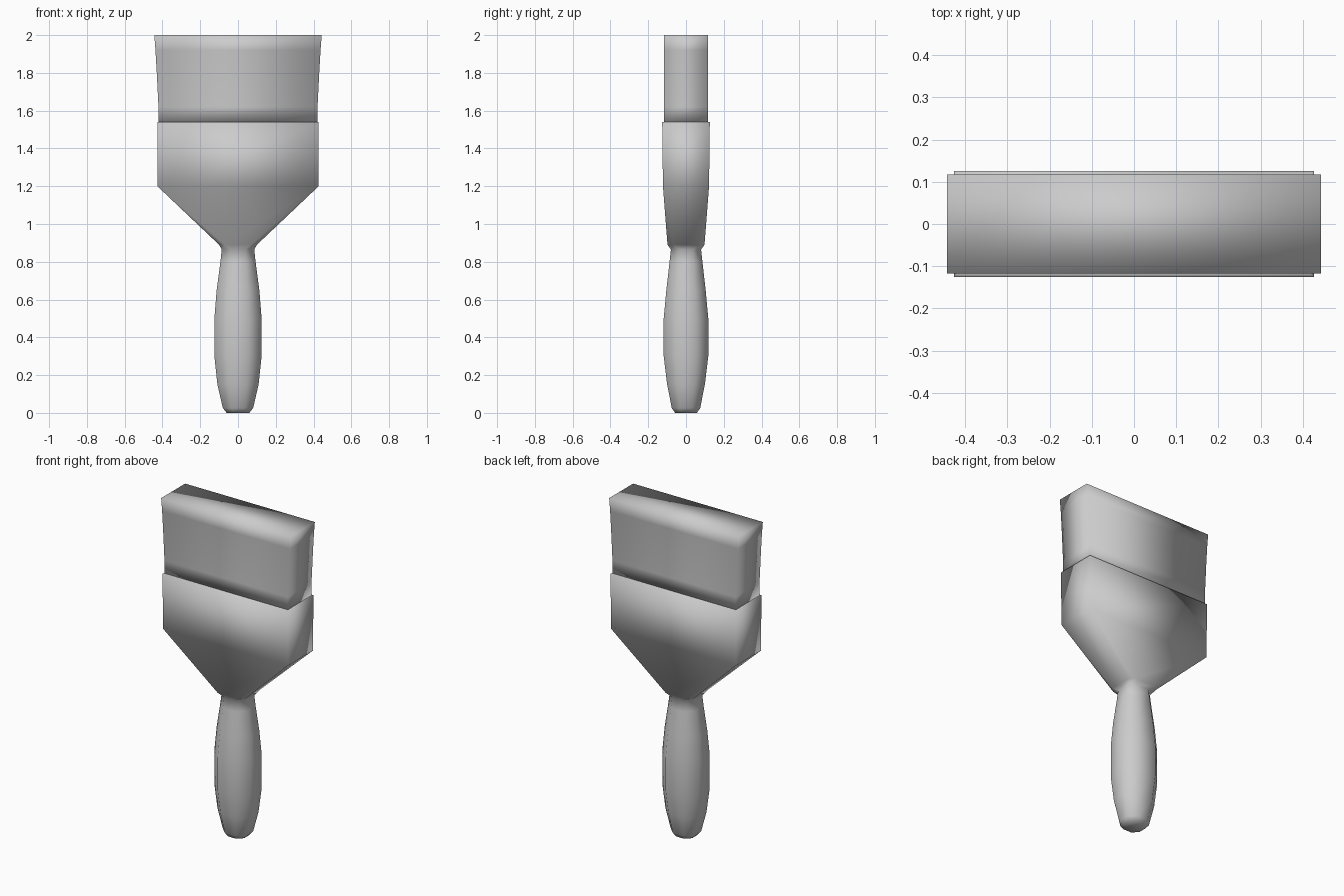
import bpy, bmesh

if "Cube" in bpy.data.objects:
    bpy.data.objects.remove(bpy.data.objects["Cube"])


def section(a, b, k):
    """Eight-point outline, half sizes a and b; k = flat share of each side (1 = rectangle)."""
    return [(a, -b * k), (a, b * k), (a * k, b), (-a * k, b),
            (-a, b * k), (-a, -b * k), (-a * k, -b), (a * k, -b)]


def loft(name, rings):
    """Skin a stack of (z, half width, half depth, flat share) sections and cap both ends."""
    bm = bmesh.new()
    loops = [[bm.verts.new((x, y, z)) for x, y in section(a, b, k)]
             for z, a, b, k in rings]
    for low, high in zip(loops, loops[1:]):
        for i in range(8):
            j = (i + 1) % 8
            bm.faces.new((low[i], low[j], high[j], high[i]))
    bm.faces.new(loops[0][::-1])
    bm.faces.new(loops[-1])
    bmesh.ops.remove_doubles(bm, verts=bm.verts, dist=0.0005)
    bmesh.ops.recalc_face_normals(bm, faces=bm.faces)
    for f in bm.faces:
        f.smooth = True
    mesh = bpy.data.meshes.new(name)
    bm.to_mesh(mesh)
    bm.free()
    obj = bpy.data.objects.new(name, mesh)
    bpy.context.collection.objects.link(obj)
    return obj


OCT = 0.45

# Swelling grip flowing through the neck into the flared ferrule
loft("handle_and_ferrule", [
    (0.00, 0.060, 0.058, OCT),
    (0.025, 0.080, 0.075, OCT),
    (0.15, 0.109, 0.100, OCT),
    (0.30, 0.125, 0.118, OCT),
    (0.50, 0.125, 0.118, OCT),
    (0.65, 0.113, 0.104, OCT),
    (0.80, 0.093, 0.087, OCT),
    (0.865, 0.086, 0.080, OCT),
    (0.89, 0.100, 0.098, 0.7),
    (1.20, 0.427, 0.122, 1.0),
    (1.54, 0.427, 0.126, 1.0),
    (1.541, 0.415, 0.115, 1.0),
])

# Bristle block, fanning out slightly toward the tip
loft("bristles", [
    (1.54, 0.421, 0.116, 1.0),
    (1.62, 0.421, 0.116, 1.0),
    (1.80, 0.430, 0.116, 1.0),
    (1.92, 0.437, 0.116, 1.0),
    (2.00, 0.443, 0.117, 1.0),
])
